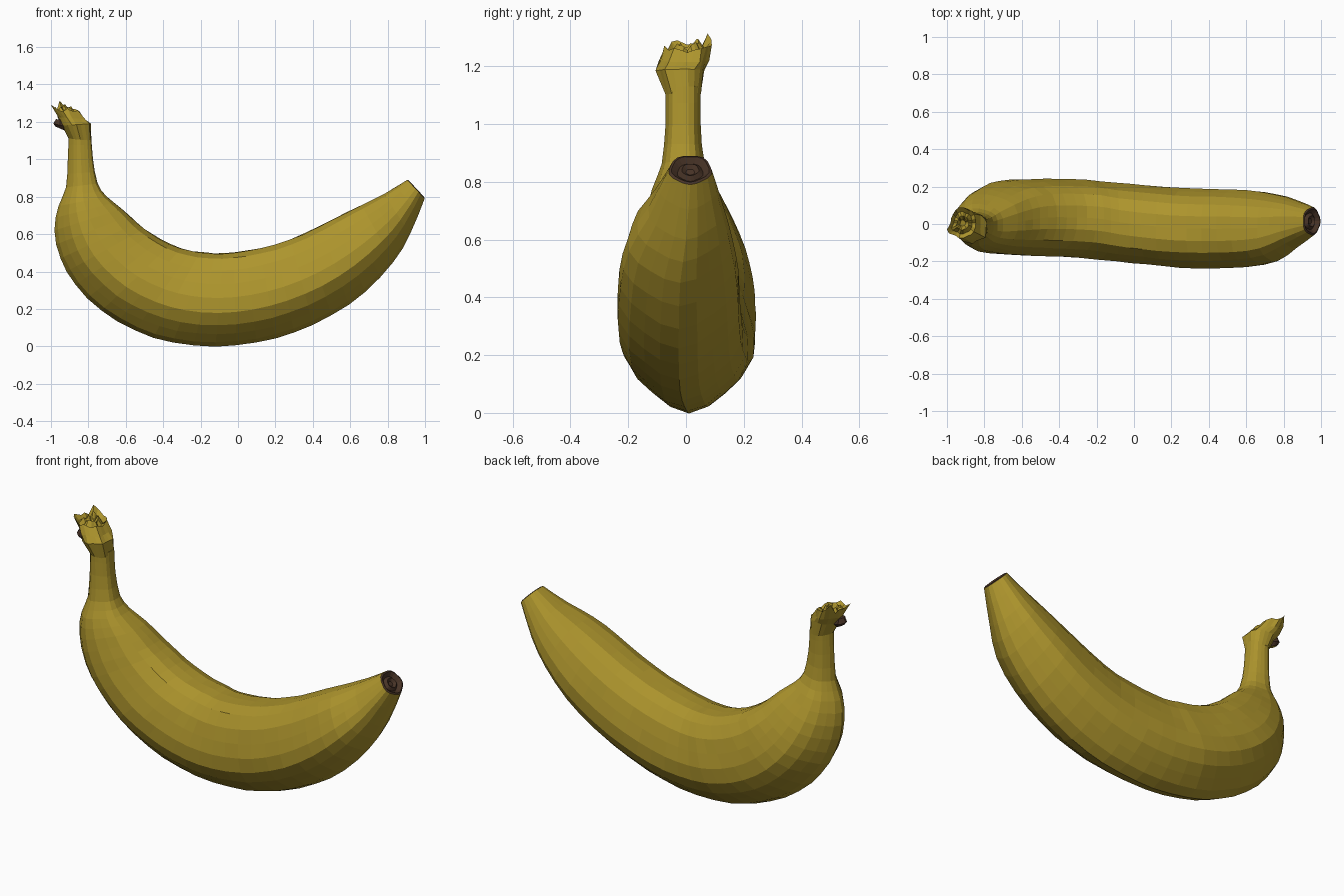
import bpy, bmesh, math, random
from mathutils import Vector

if "Cube" in bpy.data.objects:
    bpy.data.objects.remove(bpy.data.objects["Cube"])

random.seed(4)
SIDES = 20


def material(name, rgb):
    m = bpy.data.materials.new(name)
    m.diffuse_color = (*rgb, 1)
    m.use_nodes = True
    m.node_tree.nodes["Principled BSDF"].inputs["Base Color"].default_value = m.diffuse_color
    return m


YELLOW = material("banana yellow", (0.42, 0.30, 0.026))
BROWN = material("dark brown", (0.065, 0.034, 0.02))

# Soft five-sided section, ridge on the outer curve, normalised to -1..1
angles = [2 * math.pi * i / SIDES for i in range(SIDES)]
section = [((1 + 0.04 * math.cos(5 * a)) * math.cos(a),
            (1 + 0.04 * math.cos(5 * a)) * math.sin(a)) for a in angles]
lo, hi = min(p[0] for p in section), max(p[0] for p in section)
wide = max(p[1] for p in section)
section = [((2 * c - lo - hi) / (hi - lo), s / wide) for c, s in section]


def ring(st, jitter=0.0):
    """Station = outer x, outer z, inner x, inner z, y centre, y half width."""
    ox, oz, ix, iz, yc, h = st
    mid = Vector(((ox + ix) / 2, yc, (oz + iz) / 2))
    half = Vector(((ox - ix) / 2, 0, (oz - iz) / 2))
    pts = []
    for c, s in section:
        k = 1 + random.uniform(-jitter, jitter)
        pts.append(mid + (half * c + Vector((0, h * s, 0))) * k)
    return pts


def refine(stations, n=2):
    """Catmull-Rom interpolation between stations."""
    out = []
    for i in range(len(stations) - 1):
        p = [stations[min(max(i + k, 0), len(stations) - 1)] for k in (-1, 0, 1, 2)]
        for j in range(n):
            t = j / n
            out.append([0.5 * (2 * b + (c - a) * t + (2 * a - 5 * b + 4 * c - d) * t * t
                               + (3 * b - a - 3 * c + d) * t ** 3)
                        for a, b, c, d in zip(*p)])
    return out + [stations[-1]]


def shrink(pts, k, shift):
    mid = sum(pts, Vector()) / len(pts)
    return [mid + (p - mid) * k + shift for p in pts]


def loft(name, rings, brown_from=999):
    bm = bmesh.new()
    loops = [[bm.verts.new(p) for p in r] for r in rings]
    for j in range(len(loops) - 1):
        for i in range(SIDES):
            k = (i + 1) % SIDES
            f = bm.faces.new((loops[j][i], loops[j][k], loops[j + 1][k], loops[j + 1][i]))
            f.material_index = int(j >= brown_from)
    bm.faces.new(loops[0])
    bm.faces.new(loops[-1]).material_index = int(len(loops) >= brown_from)
    bmesh.ops.recalc_face_normals(bm, faces=bm.faces)
    me = bpy.data.meshes.new(name)
    bm.to_mesh(me)
    bm.free()
    me.materials.append(YELLOW)
    me.materials.append(BROWN)
    ob = bpy.data.objects.new(name, me)
    bpy.context.collection.objects.link(ob)
    return ob


# Fruit: stem, curved body and blunt tip
fruit = [
    (-0.905, 1.14, -0.785, 1.13, -0.01, 0.062),
    (-0.91, 1.00, -0.775, 1.00, -0.01, 0.061),
    (-0.92, 0.85, -0.75, 0.87, -0.01, 0.075),
    (-0.96, 0.75, -0.70, 0.80, -0.005, 0.113),
    (-0.98, 0.62, -0.62, 0.735, 0.01, 0.15),
    (-0.95, 0.47, -0.54, 0.66, 0.025, 0.18),
    (-0.87, 0.33, -0.46, 0.60, 0.035, 0.197),
    (-0.73, 0.19, -0.36, 0.545, 0.036, 0.205),
    (-0.55, 0.085, -0.25, 0.51, 0.033, 0.207),
    (-0.35, 0.02, -0.16, 0.50, 0.025, 0.21),
    (-0.12, 0.0, -0.08, 0.497, 0.01, 0.21),
    (0.10, 0.02, 0.04, 0.51, -0.005, 0.212),
    (0.30, 0.075, 0.20, 0.545, -0.02, 0.213),
    (0.50, 0.165, 0.36, 0.605, -0.025, 0.212),
    (0.68, 0.29, 0.52, 0.685, -0.025, 0.205),
    (0.83, 0.45, 0.66, 0.755, -0.02, 0.18),
    (0.92, 0.60, 0.78, 0.815, 0.0, 0.13),
    (0.998, 0.79, 0.905, 0.89, 0.015, 0.074),
]
rings = [ring(s, 0.008) for s in refine(fruit)]
n_skin = len(rings)
end = rings[-1]
axis = Vector((0.73, 0, 0.68))
# Dried tip: recessed dark cap with a small nub
rings += [shrink(end, 0.88, axis * 0.004), shrink(end, 0.6, axis * -0.014),
          shrink(end, 0.4, axis * 0.0), shrink(end, 0.2, axis * -0.012)]
loft("banana_fruit", rings, n_skin - 1)

# Ragged crown where the stem was cut
crown = [
    (-0.905, 1.11, -0.785, 1.10, -0.01, 0.062),
    (-0.945, 1.18, -0.788, 1.19, -0.02, 0.082),
    (-0.965, 1.225, -0.815, 1.215, -0.005, 0.082),
    (-0.985, 1.27, -0.845, 1.25, 0.005, 0.08),
]
rings = [ring(s, j) for s, j in zip(crown, (0, 0.06, 0.09, 0.06))]
for i, p in enumerate(rings[-1]):
    p.z += random.uniform(-0.015, 0.015)
# torn points on the rim
rings[-1][3] += Vector((0.0, 0.005, 0.035))
rings[-1][4] += Vector((0.0, 0.005, 0.04))
rings[-1][-1] = Vector((-1.0, -0.03, 1.29))
rings[-1][-2] = Vector((-0.99, -0.05, 1.285))
for k, dz in ((0.72, -0.025), (0.45, 0.0), (0.2, -0.02)):
    r = shrink(rings[3], k, Vector((0, 0, dz)))
    rings.append([p + Vector((0, 0, random.uniform(-0.015, 0.015))) for p in r])
loft("stem_crown", rings)

# Small dark torn flap beside the crown
flap = [(-0.975, 1.175, -0.93, 1.155, -0.015, 0.02),
        (-0.985, 1.19, -0.92, 1.175, -0.015, 0.035),
        (-0.975, 1.215, -0.93, 1.21, -0.015, 0.025)]
loft("stem_flap", [ring(s, 0.1) for s in flap], 0)
